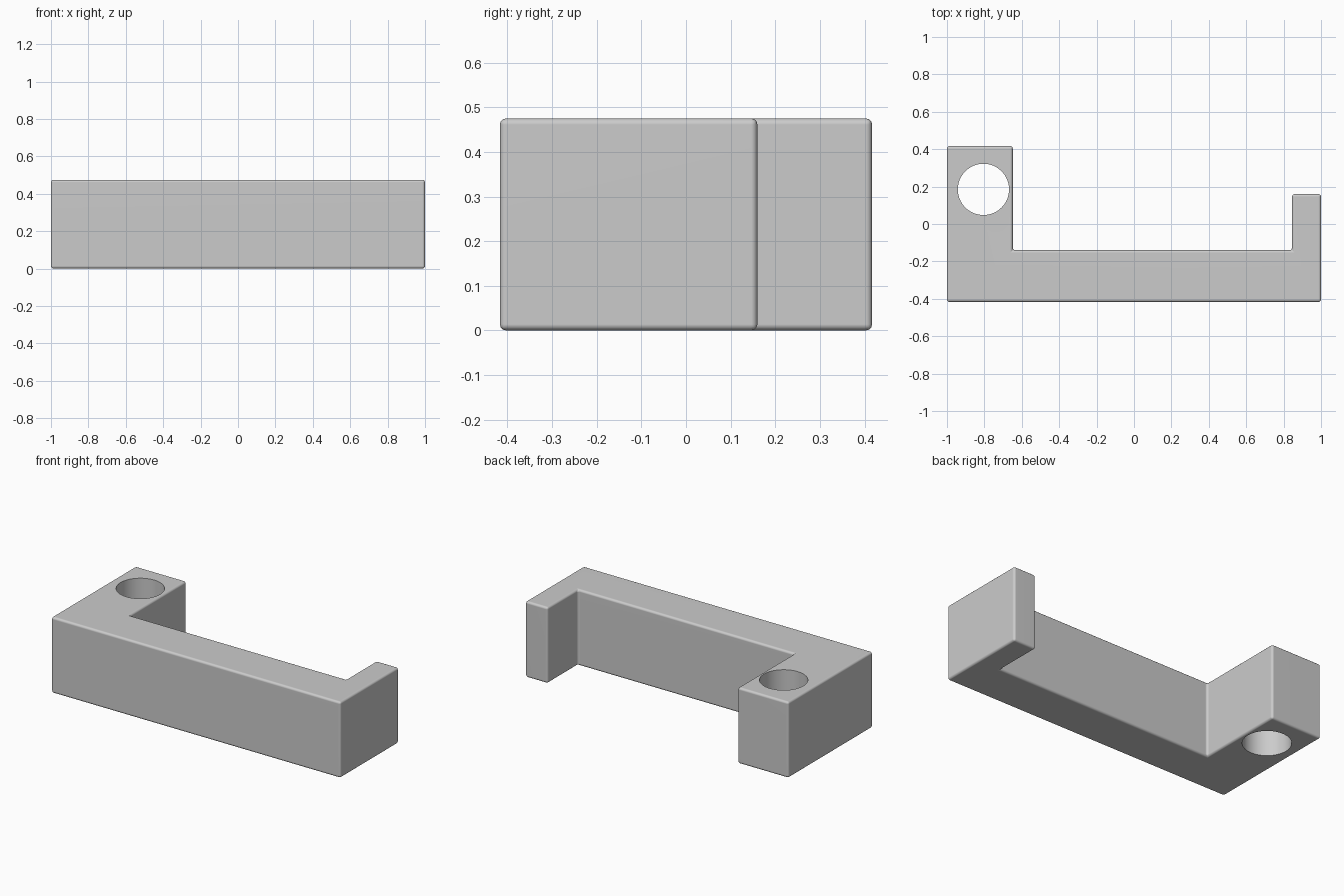
import bpy
import bmesh
import math

cube = bpy.data.objects.get("Cube")
if cube:
    bpy.data.objects.remove(cube, do_unlink=True)

HEIGHT = 0.475

# Single plain grey material
grey = bpy.data.materials.new("plain grey")
grey.use_nodes = True
colour = (0.6, 0.6, 0.6, 1)
grey.diffuse_color = colour
grey.node_tree.nodes["Principled BSDF"].inputs["Base Color"].default_value = colour

# Bracket: bar with a long right arm and a short left arm, extruded upwards
outline = [(-1, -0.417), (1, -0.417), (1, 0.16), (0.845, 0.16),
           (0.845, -0.14), (-0.648, -0.14), (-0.648, 0.417), (-1, 0.417)]
bm = bmesh.new()
base = bm.faces.new([bm.verts.new((x, y, 0)) for x, y in outline])
extruded = bmesh.ops.extrude_face_region(bm, geom=[base])["geom"]
bmesh.ops.translate(bm, vec=(0, 0, HEIGHT),
                    verts=[v for v in extruded if isinstance(v, bmesh.types.BMVert)])
bmesh.ops.recalc_face_normals(bm, faces=bm.faces)
mesh = bpy.data.meshes.new("bracket")
bm.to_mesh(mesh)
bm.free()
mesh.materials.append(grey)
bracket = bpy.data.objects.new("bracket", mesh)
bpy.context.collection.objects.link(bracket)

# Cutter for the round hole through the long arm
bpy.ops.mesh.primitive_cylinder_add(vertices=64, radius=0.137, depth=1,
                                    location=(-0.805, 0.185, HEIGHT / 2))
cutter = bpy.context.object
cutter.name = "hole_cutter"
cutter.data.materials.append(grey)
cutter.hide_render = True

# Rounded outer edges, then a crisp hole
bevel = bracket.modifiers.new("rounded edges", "BEVEL")
bevel.width = 0.014
bevel.segments = 3
hole = bracket.modifiers.new("round hole", "BOOLEAN")
hole.operation = "DIFFERENCE"
hole.solver = "EXACT"
hole.object = cutter

bpy.ops.object.select_all(action="DESELECT")
bracket.select_set(True)
bpy.context.view_layer.objects.active = bracket
for name in ("rounded edges", "round hole"):
    bpy.ops.object.modifier_apply(modifier=name)
bpy.data.objects.remove(cutter, do_unlink=True)

# Smooth the rounds and the bore while keeping large faces flat
bpy.ops.object.shade_smooth_by_angle(angle=math.radians(40))
weighted = bracket.modifiers.new("flat face normals", "WEIGHTED_NORMAL")
weighted.keep_sharp = True
